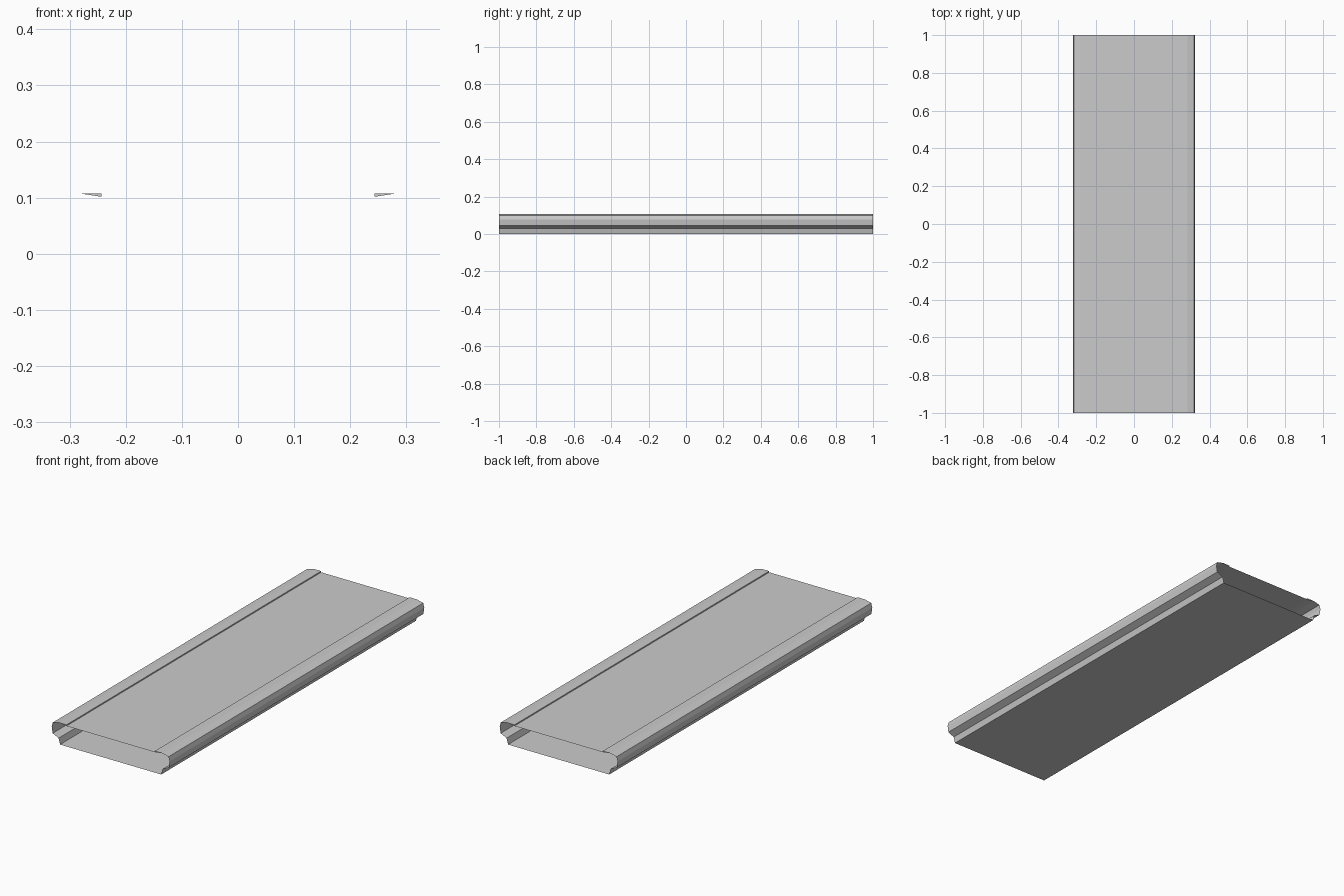
import bpy

if "Cube" in bpy.data.objects:
    bpy.data.objects.remove(bpy.data.objects["Cube"])

HALF_LENGTH = 1.0


def extrude(name, profile, capped=False):
    """Sweep a closed x/z cross-section along y, with open or capped ends."""
    n = len(profile)
    verts = [(x, y, z) for y in (-HALF_LENGTH, HALF_LENGTH) for x, z in profile]
    faces = [(i, (i + 1) % n, n + (i + 1) % n, n + i) for i in range(n)]
    if capped:
        faces += [tuple(reversed(range(n))), tuple(range(n, 2 * n))]
    mesh = bpy.data.meshes.new(name)
    mesh.from_pydata(verts, [], faces)
    mesh.update()
    obj = bpy.data.objects.new(name, mesh)
    bpy.context.collection.objects.link(obj)
    return obj


# Open-ended hollow slab: half section from the bottom edge to the top panel
half = [(0.278, 0.0), (0.286, 0.030), (0.319, 0.045), (0.324, 0.077),
        (0.318, 0.099), (0.282, 0.1075), (0.243, 0.1015)]
section = half + [(-x, z) for x, z in reversed(half)]
extrude("slab_shell", section)

# Raised wedge strips along both sides of the top panel
wedge = [(0.243, 0.1015), (0.282, 0.1075), (0.243, 0.1075)]
extrude("right_edge_strip", wedge, capped=True)
extrude("left_edge_strip", [(-x, z) for x, z in reversed(wedge)], capped=True)

# Outward facing shell, counter-clockwise section swept along +y
for obj in bpy.context.collection.objects:
    obj.data.update()
    if obj.data.polygons[0].normal.z > 0 and obj.name != "slab_shell":
        obj.data.flip_normals()
